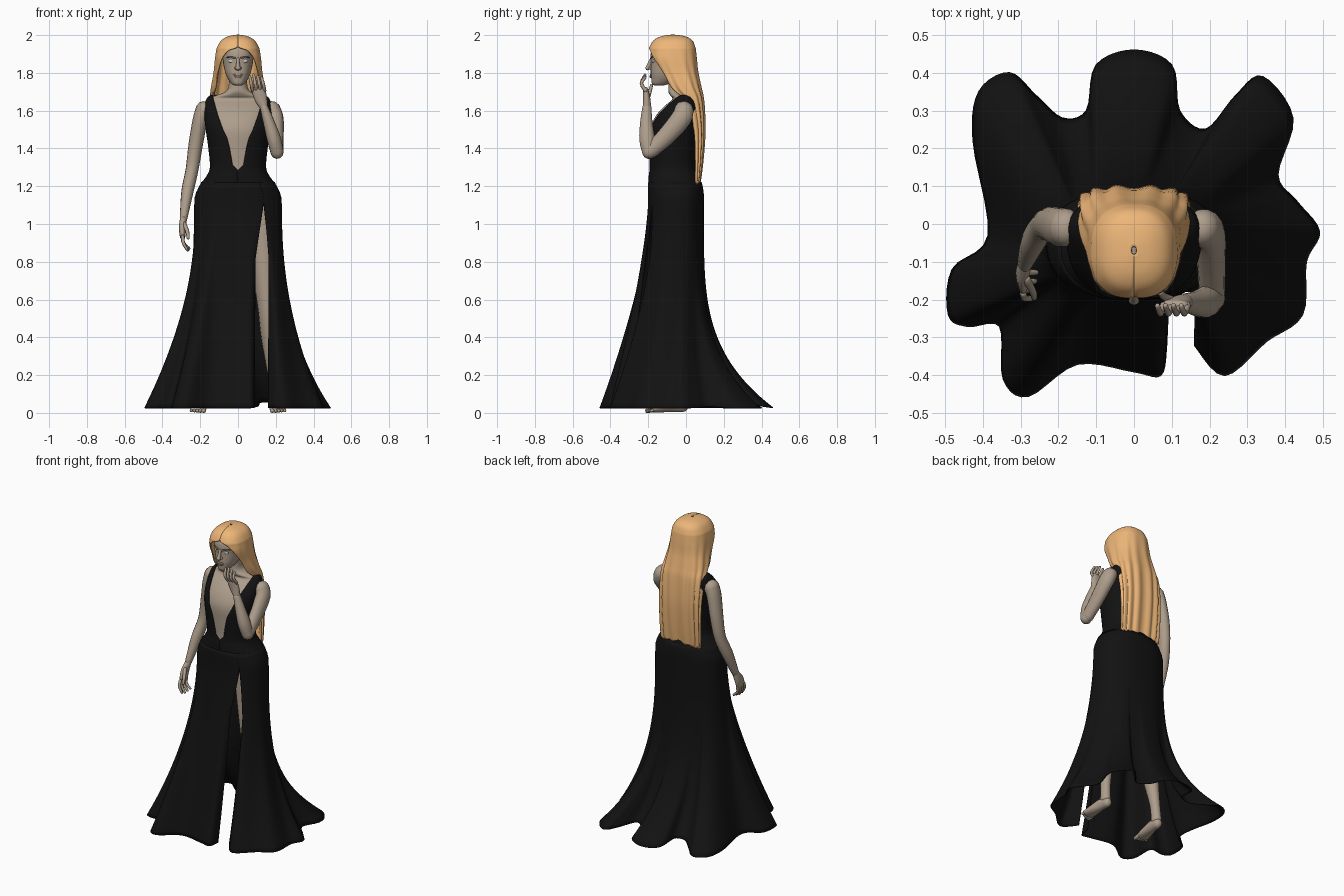
import bpy, bmesh, math
from mathutils import Vector

PI = math.pi


def material(name, rgb):
    m = bpy.data.materials.new(name)
    m.diffuse_color = (*rgb, 1)
    return m


SKIN = material("skin", (0.42, 0.34, 0.26))
HAIR = material("hair", (0.85, 0.47, 0.19))
CLOTH = material("cloth", (0.006, 0.006, 0.006))
LIP = material("lip", (0.36, 0.25, 0.2))
EYE = material("eye", (0.55, 0.55, 0.55))
BROW = material("brow", (0.12, 0.09, 0.06))


def spline(pts, n):
    """Catmull-Rom through tuples of any length."""
    out = []
    for i in range(len(pts) - 1):
        a, b, c, d = pts[max(i - 1, 0)], pts[i], pts[i + 1], pts[min(i + 2, len(pts) - 1)]
        for k in range(n):
            t = k / n
            out.append(tuple(q + 0.5 * t * (r - p + t * (2*p - 5*q + 4*r - s + t * (3*(q - r) + s - p)))
                             for p, q, r, s in zip(a, b, c, d)))
    return out + [tuple(pts[-1])]


def loft(name, rings, mat, closed=True, caps=True, thick=0):
    bm = bmesh.new()
    rows = [[bm.verts.new(p) for p in ring] for ring in rings]
    n = len(rows[0])
    for r, s in zip(rows, rows[1:]):
        for j in range(n if closed else n - 1):
            k = (j + 1) % n
            bm.faces.new((r[j], r[k], s[k], s[j]))
    if closed and caps:
        bm.faces.new(rows[0])
        bm.faces.new(rows[-1])
    bmesh.ops.recalc_face_normals(bm, faces=bm.faces)
    me = bpy.data.meshes.new(name)
    bm.to_mesh(me)
    bm.free()
    me.materials.append(mat)
    me.polygons.foreach_set("use_smooth", [True] * len(me.polygons))
    ob = bpy.data.objects.new(name, me)
    bpy.context.collection.objects.link(ob)
    if thick:
        mod = ob.modifiers.new("thickness", 'SOLIDIFY')
        mod.thickness, mod.offset = thick, 0
    return ob


def oval(z, w, yf, yb, a, e=0.88):
    """Point on a soft oval; a = 0 faces front, turning towards +x."""
    s, c = math.sin(a), math.cos(a)
    return (w * math.copysign(abs(s) ** e, s),
            (yf + yb) / 2 - (yb - yf) / 2 * math.copysign(abs(c) ** e, c), z)


def tube(name, pts, mat=SKIN, sides=14, n=5):
    """Rounded limb through (x, y, z, rx, ry) stations."""
    p = spline(pts, n)
    P = [Vector(q[:3]) for q in p]
    rings = []
    for i, q in enumerate(p):
        d = (P[min(i + 1, len(P) - 1)] - P[max(i - 1, 0)]).normalized()
        e1 = (Vector((1, 0, 0)) - d * d.x).normalized()
        e2 = d.cross(e1)

        def ring(c, k):
            return [c + k * (e1 * q[3] * math.cos(2*PI*j/sides) + e2 * q[4] * math.sin(2*PI*j/sides))
                    for j in range(sides)]
        r = min(q[3], q[4])
        if i == 0:
            rings += [ring(P[0] - d * r * 0.8, 0.4), ring(P[0] - d * r * 0.5, 0.8)]
        rings.append(ring(P[i], 1))
        if i == len(p) - 1:
            rings += [ring(P[i] + d * r * 0.5, 0.8), ring(P[i] + d * r * 0.8, 0.4)]
    return loft(name, rings, mat)


def body_rings(table, n, sides=48, inset=0.0):
    return [[oval(z, w - inset, f + inset, b - inset, 2*PI*j/sides) for j in range(sides)]
            for z, w, f, b in spline(table, n)]


# Torso shape shared by skin, bodice and skirt: z, half width, front y, back y
BODY = [(1.1, .228, -.197, .09), (1.15, .222, -.197, .09), (1.2, .203, -.197, .085),
        (1.25, .166, -.195, .066), (1.3, .146, -.19, .052), (1.4, .154, -.195, .055),
        (1.5, .168, -.197, .07), (1.57, .175, -.168, .08), (1.62, .175, -.125, .08),
        (1.66, .165, -.08, .06), (1.68, .145, -.05, .04)]
loft("torso", body_rings(BODY[:-1] + [(1.68, .125, -.09, .045), (1.7, .075, -.1, .035),
     (1.73, .057, -.1, .025), (1.79, .055, -.1, .02)], 4, inset=.007), SKIN)

# Bodice with deep neckline
NECK = [(1.1, 0), (1.285, 0), (1.31, .028), (1.4, .044), (1.45, .056), (1.5, .08),
        (1.58, .108), (1.66, .13), (1.7, .135)]


def neck_half(z):
    for (z0, h0), (z1, h1) in zip(NECK, NECK[1:]):
        if z <= z1:
            return h0 + (h1 - h0) * (z - z0) / (z1 - z0)
    return NECK[-1][1]


rings = []
for z, w, f, b in spline(BODY[1:], 6):
    g = math.asin(min(.99, (neck_half(z) / w)) ** (1 / .88))
    rings.append([oval(z, w, f, b, g + (2*PI - 2*g) * j / 60) for j in range(61)])
loft("bodice", rings, CLOTH, closed=False, thick=.006)

# Skirt: hem outline from one slit edge round to the other
HEM = [(.16, -.32), (.24, -.40), (.35, -.31), (.445, -.24), (.455, -.1), (.49, -.02), (.43, .06),
       (.38, .13), (.42, .28), (.34, .39), (.27, .34), (.19, .25), (.12, .3), (.1, .42), (0, .46),
       (-.1, .42), (-.125, .3), (-.19, .28), (-.26, .34), (-.33, .4), (-.41, .35), (-.425, .22),
       (-.385, -.03), (-.48, -.12), (-.49, -.24), (-.44, -.27), (-.355, -.27), (-.345, -.41),
       (-.28, -.455), (-.15, -.37), (0, -.39), (.07, -.40), (.085, -.33)]
hem = spline(HEM, 5)
ang = []
for x, y in hem:
    a = math.atan2(x, -(y + .05))
    ang.append(a + 2*PI if ang and a < ang[-1] - PI else a)
ang.sort()
upper = spline(BODY[:4], 3)[::-1]
rings = []
for i in range(46):
    z = 1.22 - 1.195 * (i / 45)
    body = min(upper, key=lambda q: abs(q[0] - max(z, 1.1)))
    g = min(1, max(0, (1.11 - z) / .3))
    a0, a1 = .58 + .17 * g, 2*PI + .58 - .22 * g
    row = []
    for (hx, hy), ha in zip(hem, ang):
        a = a0 + (a1 - a0) * (ha - ang[0]) / (ang[-1] - ang[0])
        c = math.cos(a)
        f = min(1, max(0, (1.1 - z) / 1.075)) ** (2.3 - (1.0 if c > 0 else 1.5) * c)
        x, y, _ = oval(z, body[1] + .002, body[2] - .002, body[3] + .002, a)
        lift = .2 * max(0, .47 - math.hypot(hx, hy)) * max(0, -c) * f
        row.append((x + (hx - x) * f, y + (hy - y) * f, z + lift))
    rings.append(row)
loft("skirt", rings, CLOTH, closed=False, thick=.005)

# Head
HEAD = [(1.733, .018, -.165, -.12), (1.742, .034, -.18, -.09), (1.77, .054, -.184, -.04),
        (1.8, .067, -.187, -.01), (1.85, .078, -.186, .03), (1.9, .081, -.187, .033),
        (1.94, .074, -.172, .025), (1.97, .05, -.135, 0), (1.983, .01, -.08, -.05)]
loft("head", body_rings(HEAD, 4, 32), SKIN)
tube("nose", [(0, -.184, 1.875, .008, .007), (0, -.195, 1.845, .01, .01), (0, -.203, 1.824, .014, .012)])
tube("upper_lip", [(0, -.186, 1.79, .026, .006), (0, -.188, 1.787, .024, .005)], LIP)
tube("lower_lip", [(0, -.186, 1.78, .02, .007), (0, -.187, 1.777, .017, .006)], LIP)
for s, side in ((-1, "right"), (1, "left")):
    tube(side + "_eye", [(s*.035, -.173, 1.867, .015, .008), (s*.035, -.173, 1.86, .015, .008)], EYE)
    tube(side + "_brow", [(s*.016, -.187, 1.878, .008, .003), (s*.036, -.18, 1.884, .008, .003),
                          (s*.058, -.162, 1.882, .005, .003)], BROW, n=3)
    tube(side + "_nostril", [(s*.012, -.186, 1.826, .007, .008), (s*.011, -.19, 1.822, .006, .007)])

# Long hair: z, half width, front y, back y, opening half-angle
LOCKS = [(1.998, .006, -.08, -.06, 0), (1.99, .05, -.13, -.005, 0), (1.97, .085, -.168, .03, 0),
         (1.935, .107, -.19, .046, .02), (1.915, .112, -.193, .05, .4), (1.87, .118, -.19, .055, .74),
         (1.8, .124, -.15, .062, .92), (1.72, .137, -.1, .078, .92), (1.65, .142, -.03, .09, 1.1),
         (1.5, .141, .02, .096, 1.25), (1.35, .14, .035, .086, 1.3), (1.215, .138, .04, .07, 1.35)]
rings = []
for z, w, f, b, g in spline(LOCKS, 5):
    g = max(g, 0)
    k = .005 * min(1, max(0, (1.95 - z) * 3))
    row = []
    for j in range(91):
        a = g + (2*PI - 2*g) * j / 90
        x, y, _ = oval(z, w, f, b, a, .8)
        wave = math.cos(a * 13) * k
        row.append((x + wave * math.sin(a), y - wave * math.cos(a), z + (wave if z < 1.25 else 0)))
    rings.append(row)
loft("long_hair", rings, HAIR, closed=False, thick=.008)

# Legs and feet
for s, side in ((-1, "right"), (1, "left")):
    tube(side + "_leg", [(s*.11, -.05, 1.12, .09, .095), (s*.135, -.07, .85, .075, .08),
                         (s*.155, -.085, .57, .052, .056), (s*.17, -.06, .4, .048, .054),
                         (s*.192, -.035, .17, .03, .033), (s*.198, -.03, .06, .03, .036)])
    tube(side + "_foot", [(s*.196, -.012, .034, .026, .03), (s*.2, -.07, .04, .032, .036),
                          (s*.207, -.13, .027, .04, .025), (s*.211, -.175, .018, .043, .016)])
    for k in range(5):
        x, r = s * (.18 + .0165 * k), .012 - .001 * k
        tube(f"{side}_toe_{k+1}", [(x, -.175, .015, r, r), (x + s*.002, -.206 + .006*k, .011, r, r)], sides=8, n=2)

# Lowered arm
tube("right_arm", [(-.178, -.01, 1.61, .045, .05), (-.2, -.008, 1.55, .04, .052),
                   (-.224, 0, 1.42, .038, .045), (-.243, -.008, 1.29, .034, .038),
                   (-.268, -.05, 1.17, .032, .037), (-.288, -.105, 1.03, .02, .023)])
tube("right_palm", [(-.288, -.105, 1.03, .019, .022), (-.295, -.13, .98, .018, .036),
                    (-.293, -.15, .935, .015, .038)])
for k in range(4):
    y = -.184 + .023 * k
    tube(f"right_finger_{k+1}", [(-.293, y, .935, .009, .0095), (-.289, y - .012, .9, .009, .009),
                                 (-.27 + .004*k, y - .013, .86 + .005*abs(k-1), .007, .007)], sides=8, n=3)
tube("right_thumb", [(-.285, -.145, 1.0, .012, .012), (-.268, -.178, .96, .01, .01),
                     (-.264, -.195, .925, .008, .008)], sides=8, n=3)

# Raised arm with the hand at the chin
tube("left_upper_arm", [(.178, -.01, 1.61, .045, .05), (.198, -.025, 1.56, .043, .055),
                        (.204, -.1, 1.47, .038, .05), (.206, -.188, 1.385, .034, .04)])
tube("left_forearm", [(.208, -.195, 1.375, .034, .036), (.19, -.206, 1.45, .037, .042),
                      (.163, -.21, 1.54, .03, .033), (.137, -.207, 1.62, .021, .024)])
tube("left_palm", [(.137, -.207, 1.62, .022, .022), (.122, -.208, 1.66, .033, .02),
                   (.108, -.214, 1.71, .037, .015)])
for k in range(4):
    x = .078 + .021 * k
    tube(f"left_finger_{k+1}", [(x, -.214, 1.705, .0095, .0095), (x - .008, -.236, 1.745, .009, .009),
                                (x - .016, -.216, 1.79 - .008*abs(k-1), .007, .007)], sides=8, n=3)
tube("left_thumb", [(.108, -.205, 1.66, .012, .012), (.08, -.192, 1.7, .01, .01),
                    (.07, -.182, 1.735, .008, .008)], sides=8, n=3)
